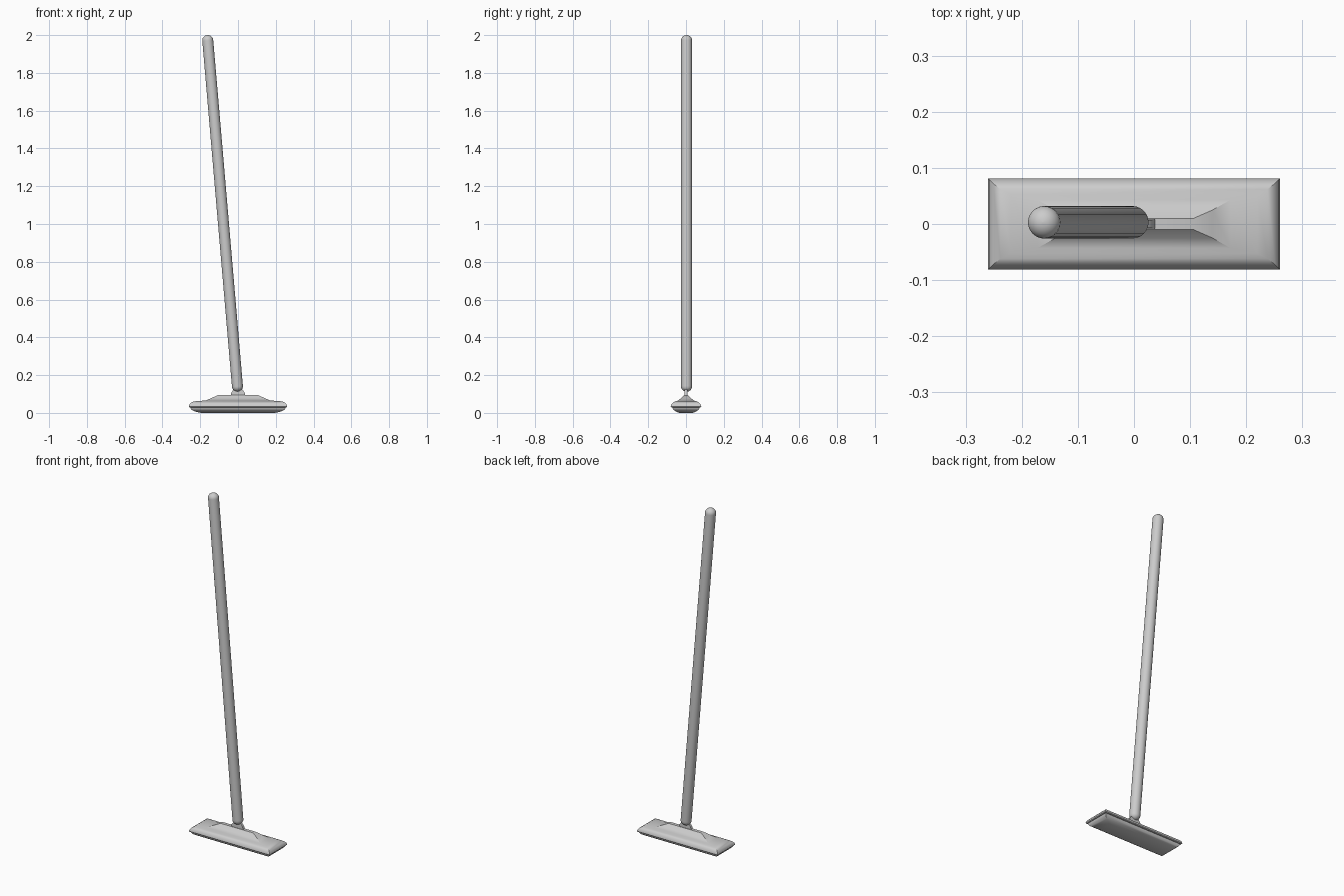
import bpy, bmesh, math
from mathutils import Vector

if "Cube" in bpy.data.objects:
    bpy.data.objects.remove(bpy.data.objects["Cube"])


def finish(name, bm, angle=35):
    bmesh.ops.recalc_face_normals(bm, faces=bm.faces)
    mesh = bpy.data.meshes.new(name)
    bm.to_mesh(mesh)
    bm.free()
    obj = bpy.data.objects.new(name, mesh)
    bpy.context.collection.objects.link(obj)
    bpy.ops.object.select_all(action='DESELECT')
    obj.select_set(True)
    bpy.context.view_layer.objects.active = obj
    bpy.ops.object.shade_smooth_by_angle(angle=math.radians(angle))
    return obj


def bridge(bm, rings):
    n = len(rings[0])
    for a, b in zip(rings, rings[1:]):
        for i in range(n):
            j = (i + 1) % n
            bm.faces.new((a[i], a[j], b[j], b[i]))
    bm.faces.new(rings[0])
    bm.faces.new(rings[-1])


def rect_loft(name, sections):
    """Stack of rectangles: half width, half depth, height."""
    bm = bmesh.new()
    rings = [[bm.verts.new((sx * hx, sy * hy, z))
              for sx, sy in ((1, 1), (-1, 1), (-1, -1), (1, -1))]
             for hx, hy, z in sections]
    bridge(bm, rings)
    return finish(name, bm)


def capsule(name, start, end, radius, sides=24, steps=6):
    """Round-ended rod between two cap centres."""
    start, end = Vector(start), Vector(end)
    axis = end - start
    rot = axis.to_track_quat('Z', 'Y')
    profile = []
    for k in range(steps):
        t = math.pi / 2 * (1 - k / steps)
        profile.append((radius * math.cos(t) + 0.0005, -radius * math.sin(t)))
    profile.append((radius, 0))
    profile += [(r, axis.length - z) for r, z in reversed(profile)]
    bm = bmesh.new()
    rings = []
    for r, z in profile:
        ring = []
        for i in range(sides):
            a = 2 * math.pi * i / sides
            ring.append(bm.verts.new(
                start + rot @ Vector((r * math.cos(a), r * math.sin(a), z))))
        rings.append(ring)
    bridge(bm, rings)
    return finish(name, bm)


# Mop head shell: rolled rim, sloped shoulder, raised ridge
rect_loft("head_shell", [
    (0.250, 0.070, 0.029), (0.257, 0.078, 0.030), (0.260, 0.081, 0.034),
    (0.258, 0.079, 0.043), (0.251, 0.072, 0.052), (0.238, 0.062, 0.059),
    (0.220, 0.052, 0.063), (0.172, 0.043, 0.065), (0.140, 0.025, 0.079),
    (0.106, 0.010, 0.094)])

# Rounded cleaning pad underneath
rect_loft("cleaning_pad", [
    (0.253, 0.073, 0.032), (0.252, 0.072, 0.025), (0.245, 0.066, 0.016),
    (0.232, 0.056, 0.009), (0.215, 0.046, 0.004), (0.195, 0.036, 0.0)])

# Hinge bracket joining the head to the handle
rect_loft("hinge_bracket", [
    (0.038, 0.008, 0.090), (0.036, 0.008, 0.105), (0.028, 0.007, 0.118),
    (0.015, 0.006, 0.130)])

# Leaning handle
capsule("handle", (-0.003, 0.003, 0.141), (-0.160, 0.003, 1.971), 0.029)
